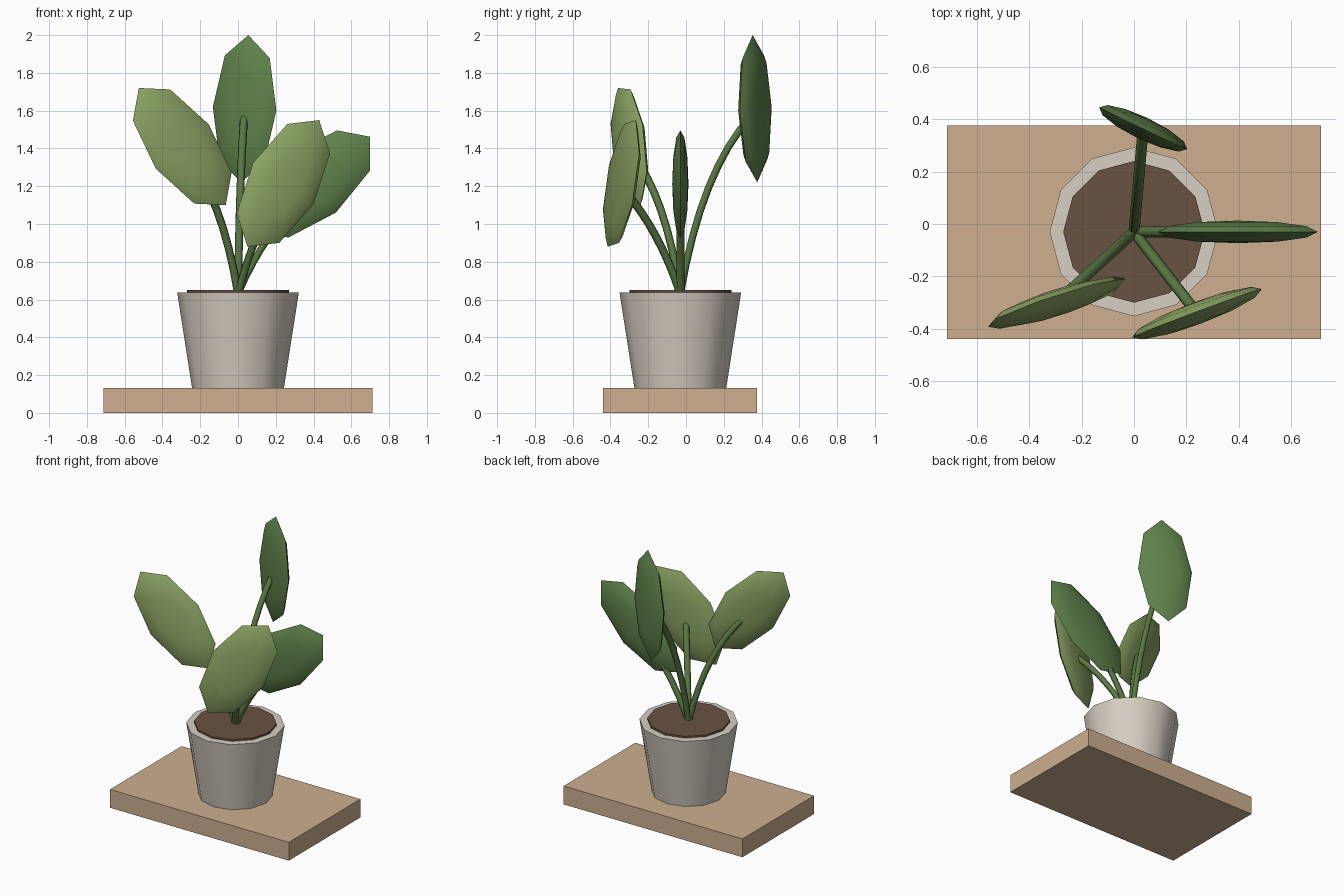
import bpy, bmesh, math
from mathutils import Vector, Matrix

if "Cube" in bpy.data.objects:
    bpy.data.objects.remove(bpy.data.objects["Cube"])


def material(name, color):
    m = bpy.data.materials.new(name)
    m.diffuse_color = (*color, 1)
    m.use_nodes = True
    m.node_tree.nodes["Principled BSDF"].inputs["Base Color"].default_value = m.diffuse_color
    return m


WOOD = material("wood", (0.61, 0.43, 0.28))
CLAY = material("pale_clay", (0.68, 0.62, 0.54))
SOIL = material("soil", (0.14, 0.084, 0.053))
STEM = material("stem_green", (0.10, 0.19, 0.055))
LIGHT = material("light_leaf", (0.26, 0.37, 0.125))
DARK = material("dark_leaf", (0.115, 0.223, 0.07))


def finish(obj, name, mat, angle=None):
    obj.name = name
    obj.data.materials.append(mat)
    if angle:
        bpy.ops.object.select_all(action='DESELECT')
        obj.select_set(True)
        bpy.context.view_layer.objects.active = obj
        bpy.ops.object.shade_smooth_by_angle(angle=math.radians(angle))


def tapered_cylinder(name, r_low, r_high, z_low, z_high, mat):
    bm = bmesh.new()
    bmesh.ops.create_cone(bm, cap_ends=True, segments=12, radius1=r_low, radius2=r_high,
                          depth=z_high - z_low,
                          matrix=Matrix.Translation((0, -0.03, (z_low + z_high) / 2))
                          @ Matrix.Rotation(math.pi / 2, 4, 'Z'))
    mesh = bpy.data.meshes.new(name)
    bm.to_mesh(mesh)
    bm.free()
    obj = bpy.data.objects.new(name, mesh)
    bpy.context.collection.objects.link(obj)
    finish(obj, name, mat, 35)


def leaf(name, center, length, width, mat, thickness=0.043):
    # flattened eight-sided sphere; its poles lie on the two broad faces
    u, v = Vector(length), Vector(width)
    n = u.cross(v).normalized() * thickness
    frame = Matrix((u, v, n)).transposed().to_4x4()
    frame.translation = Vector(center)
    bm = bmesh.new()
    bmesh.ops.create_uvsphere(bm, u_segments=8, v_segments=6, radius=1)
    bmesh.ops.transform(bm, matrix=frame, verts=bm.verts)
    bmesh.ops.recalc_face_normals(bm, faces=bm.faces)
    mesh = bpy.data.meshes.new(name)
    bm.to_mesh(mesh)
    bm.free()
    obj = bpy.data.objects.new(name, mesh)
    bpy.context.collection.objects.link(obj)
    finish(obj, name, mat, 50)


def stem(name, end, side, rise):
    # arching path: steep from the soil, then leaning out to the leaf
    start, end = Vector((0, -0.03, 0.63)), Vector(end)
    d = end - start
    bend = start + Vector((d.x * side, d.y * side, d.z * rise))
    curve = bpy.data.curves.new(name, 'CURVE')
    curve.dimensions = '3D'
    curve.bevel_depth = 0.021
    curve.bevel_resolution = 1
    curve.use_fill_caps = True
    curve.resolution_u = 8
    spline = curve.splines.new('BEZIER')
    spline.bezier_points.add(1)
    for point, co in zip(spline.bezier_points, (start, end)):
        point.handle_left_type = point.handle_right_type = 'FREE'
        point.co = co
        point.handle_left = point.handle_right = co + (bend - co) * 2 / 3
    obj = bpy.data.objects.new(name, curve)
    bpy.context.collection.objects.link(obj)
    finish(obj, name, STEM)


# Base board
bpy.ops.mesh.primitive_cube_add(size=1, location=(0, -0.032, 0.066))
board = bpy.context.object
board.scale = (1.425, 0.815, 0.132)
finish(board, "base_board", WOOD)

# Pot and soil
tapered_cylinder("pot", 0.243, 0.322, 0.13, 0.637, CLAY)
tapered_cylinder("soil", 0.27, 0.27, 0.58, 0.65, SOIL)

# Leaves: centre, half-length and half-width vectors, stem bend
plants = [
    ("back", (0.035, 0.365, 1.61), (0.02, -0.012, 0.39), (0.168, -0.08, -0.01), DARK, 0.3, 0.7),
    ("left", (-0.295, -0.30, 1.41), (-0.23, -0.06, 0.31), (0.14, 0.07, 0.1175), LIGHT, 0.3, 0.7),
    ("front", (0.24, -0.34, 1.215), (0.19, 0.075, 0.335), (0.16, 0.055, -0.11), LIGHT, 0.38, 0.62),
    ("right", (0.395, -0.03, 1.212), (0.305, 0, 0.25), (0.124, 0, -0.151), DARK, 0.38, 0.62),
]
for name, center, length, width, mat, side, rise in plants:
    leaf(name + "_leaf", center, length, width, mat)
    x, y, z = center
    end = (x * 0.95, -0.03 + (y + 0.03) * 0.95, z - 0.04)
    stem(name + "_stem", end, side, rise)
